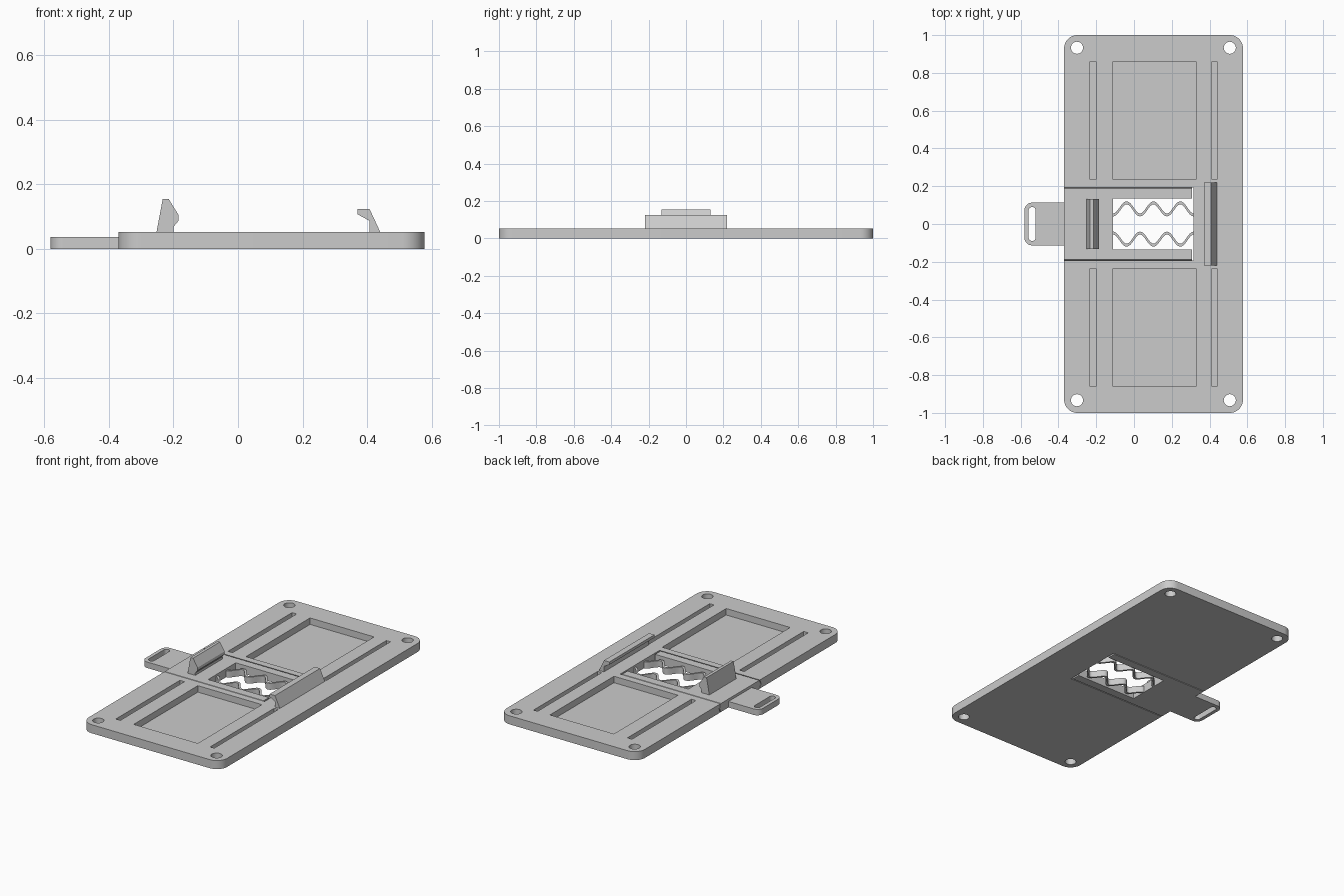
import bpy, bmesh
from math import sin, cos, pi, hypot
from mathutils import Matrix, Vector

cube = bpy.data.objects.get("Cube")
if cube:
    bpy.data.objects.remove(cube, do_unlink=True)

grey = bpy.data.materials.new("plain grey")
grey.use_nodes = True
colour = (0.6, 0.6, 0.6, 1)
grey.diffuse_color = colour
grey.node_tree.nodes["Principled BSDF"].inputs["Base Color"].default_value = colour

THICK = 0.053
FLOOR = 0.013
LEFT, RIGHT = -0.37, 0.577


def prism(name, outline, lo, hi, axis="z"):
    """Extrude a closed outline along z (xy), y (xz) or x (yz)."""
    place = {"z": lambda a, b, h: (a, b, h),
             "y": lambda a, b, h: (a, h, b),
             "x": lambda a, b, h: (h, a, b)}[axis]
    bm = bmesh.new()
    face = bm.faces.new([bm.verts.new(place(a, b, lo)) for a, b in outline])
    moved = bmesh.ops.extrude_face_region(bm, geom=[face])["geom"]
    shift = Vector(place(0, 0, hi - lo))
    bmesh.ops.translate(bm, vec=shift, verts=[v for v in moved if isinstance(v, bmesh.types.BMVert)])
    bmesh.ops.recalc_face_normals(bm, faces=bm.faces)
    mesh = bpy.data.meshes.new(name)
    bm.to_mesh(mesh)
    bm.free()
    mesh.materials.append(grey)
    obj = bpy.data.objects.new(name, mesh)
    bpy.context.collection.objects.link(obj)
    return obj


def rounded(x0, x1, y0, y1, r, steps=10):
    """Rectangle outline with rounded corners."""
    centres = [(x1 - r, y1 - r), (x0 + r, y1 - r), (x0 + r, y0 + r), (x1 - r, y0 + r)]
    return [(cx + r * cos((q + i / steps) * pi / 2), cy + r * sin((q + i / steps) * pi / 2))
            for q, (cx, cy) in enumerate(centres) for i in range(steps + 1)]


def rect(x0, x1, y0, y1):
    return [(x0, y0), (x1, y0), (x1, y1), (x0, y1)]


def circle(cx, cy, r, n=32):
    return [(cx + r * cos(2 * pi * i / n), cy + r * sin(2 * pi * i / n)) for i in range(n)]


def rail(edge, tip, z0, z1):
    """Slider cross-section with a pointed tongue on each side."""
    mid = THICK / 2
    return [(-edge, z0), (edge, z0), (tip, mid), (edge, z1), (-edge, z1), (-tip, mid)]


def cut(obj, cutter):
    mod = obj.modifiers.new("cut", "BOOLEAN")
    mod.operation = "DIFFERENCE"
    mod.solver = "EXACT"
    mod.object = cutter
    bpy.context.view_layer.objects.active = obj
    bpy.ops.object.modifier_apply(modifier=mod.name)
    bpy.data.objects.remove(cutter, do_unlink=True)


def smooth(obj):
    bpy.ops.object.select_all(action="DESELECT")
    obj.select_set(True)
    bpy.context.view_layer.objects.active = obj
    bpy.ops.object.shade_smooth_by_angle(angle=pi / 6)


# Base plate with screw holes, pockets, strap slots and the slider channel
base = prism("base_plate", rounded(LEFT, RIGHT, -1, 1, 0.07), 0, THICK)
for side in (-1, 1):
    for x in (-0.302, 0.507):
        cut(base, prism("hole_cutter", circle(x, side * 0.933, 0.032), -0.1, 0.2))
    y0, y1 = sorted((side * 0.235, side * 0.861))
    for x0, x1 in ((-0.11, 0.328), (-0.233, -0.202), (0.412, 0.44)):
        cut(base, prism("pocket_cutter", rect(x0, x1, y0, y1), FLOOR, 0.2))
cut(base, prism("channel_cutter", rail(0.192, 0.206, -0.001, THICK + 0.001), -0.5, 0.316, "x"))
smooth(base)

# Sliding fork, open towards the springs
slider = prism("slider", rail(0.187, 0.201, 0, THICK), LEFT, 0.306, "x")
cut(slider, prism("window_cutter", rect(-0.11, 0.5, -0.135, 0.135), -0.1, 0.2))

# Pull tab with a finger slot
tab = prism("pull_tab", rounded(-0.58, -0.3, -0.113, 0.113, 0.04), 0, 0.037)
cut(tab, prism("slot_cutter", rounded(-0.558, -0.521, -0.09, 0.09, 0.0184), -0.1, 0.2))
cut(tab, prism("end_cutter", rect(LEFT, 0, -0.3, 0.3), -0.1, 0.2))
smooth(tab)

# Wavy return springs
START, END, WAVES, STEPS = -0.11, 0.316, 3, 60
for name, side in (("back_spring", 1), ("front_spring", -1)):
    upper, lower = [], []
    for i in range(STEPS + 1):
        t = i / STEPS
        phase = 2 * pi * WAVES * t
        slope = 0.032 * sin(phase) * 2 * pi * WAVES / (END - START)
        half = 0.0075 * hypot(1, slope) ** 0.5
        x, y = START + t * (END - START), 0.08 - 0.032 * cos(phase)
        upper.append((x, side * (y + half)))
        lower.append((x, side * (y - half)))
    smooth(prism(name, upper + lower[::-1], 0, 0.04))

# Clamping jaws
moving = [(-0.252, THICK), (-0.233, 0.155), (-0.215, 0.155), (-0.184, 0.105),
          (-0.184, 0.087), (-0.2, 0.068), (-0.2, THICK)]
prism("moving_jaw", moving, -0.132, 0.132, "y")
fixed = [(0.37, 0.124), (0.407, 0.124), (0.44, THICK), (0.407, THICK), (0.407, 0.087), (0.37, 0.107)]
prism("fixed_jaw", fixed, -0.22, 0.22, "y")
